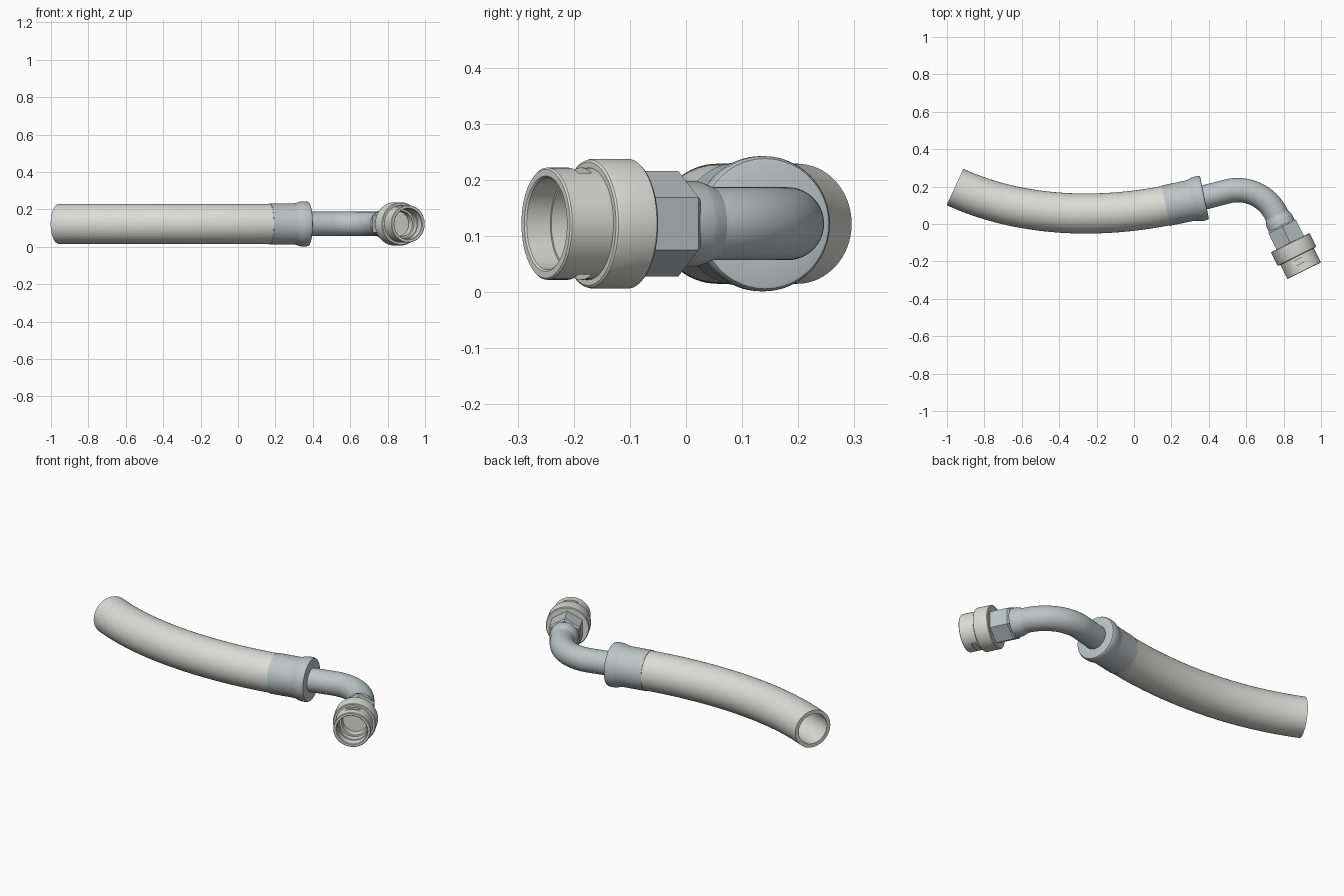
import bpy, bmesh, math
from mathutils import Vector, Matrix

if "Cube" in bpy.data.objects:
    bpy.data.objects.remove(bpy.data.objects["Cube"])

Z = 0.122  # height of the centre line


def material(name, rgb):
    m = bpy.data.materials.new(name)
    m.diffuse_color = (*rgb, 1)
    m.use_nodes = True
    m.node_tree.nodes["Principled BSDF"].inputs["Base Color"].default_value = m.diffuse_color
    return m


LIGHT = material("warm_grey", (0.72, 0.72, 0.68))
STEEL = material("blue_grey", (0.50, 0.56, 0.57))


def sweep(name, stations, mat, sides=64):
    """Skin rings given as (point, tangent, radius), capping both ends."""
    bm = bmesh.new()
    rings = []
    for p, t, r in stations:
        n = Vector((-t.y, t.x, 0))
        ring = []
        for i in range(sides):
            a = math.pi / 2 + math.tau * i / sides
            v = n * (r * math.cos(a)) + Vector((0, 0, r * math.sin(a)))
            ring.append(bm.verts.new(v + Vector((p.x, p.y, Z))))
        rings.append(ring)
    for a, b in zip(rings, rings[1:]):
        for i in range(sides):
            j = (i + 1) % sides
            bm.faces.new((a[i], a[j], b[j], b[i]))
    bm.faces.new(rings[0])
    bm.faces.new(rings[-1])
    bmesh.ops.recalc_face_normals(bm, faces=bm.faces)
    return finish(name, bm, mat)


def finish(name, bm, mat):
    me = bpy.data.meshes.new(name)
    bm.to_mesh(me)
    bm.free()
    ob = bpy.data.objects.new(name, me)
    bpy.context.collection.objects.link(ob)
    me.materials.append(mat)
    smooth(ob)
    return ob


def smooth(ob):
    bpy.ops.object.select_all(action='DESELECT')
    ob.select_set(True)
    bpy.context.view_layer.objects.active = ob
    bpy.ops.object.shade_smooth_by_angle(angle=math.radians(30))


def direction(deg):
    a = math.radians(deg)
    return Vector((math.cos(a), math.sin(a)))


def straight(origin, d, profile, sign=1):
    """Profile of (distance, radius) pairs along a straight axis."""
    return [(origin + d * s * sign, d, r) for s, r in profile]


# Hose: a gently curved hollow tube
p0, p3 = Vector((-0.957, 0.198)), Vector((0.17, 0.098))
p1, p2 = p0 + direction(-24.7) * 0.38, p3 - direction(11) * 0.38
path = []
for i in range(41):
    t = i / 40
    u = 1 - t
    p = u**3 * p0 + 3 * u * u * t * p1 + 3 * u * t * t * p2 + t**3 * p3
    d = (u * u * (p1 - p0) + 2 * u * t * (p2 - p1) + t * t * (p3 - p2)).normalized()
    path.append((p, d))
d_col = direction(11.8)
path.append((p3 + d_col * 0.1, d_col))
inner = [(p, d, 0.086) for p, d in reversed(path)]
outer = [(p, d, 0.107) for p, d in path]
sweep("hose", inner + outer + [], LIGHT)
hose = bpy.data.objects["hose"]
# Open the capped mouth and join the inner and outer walls with a rim
bm = bmesh.new()
bm.from_mesh(hose.data)
bm.verts.ensure_lookup_table()
n, count = 64, len(inner)
for f in [f for f in bm.faces if len(f.verts) == n]:
    bm.faces.remove(f)
crossing = [f for f in bm.faces
            if {v.index // n for v in f.verts} == {count - 1, count}]
far_pairs = [(bm.verts[i], bm.verts[(2 * count - 1) * n + i]) for i in range(n)]
for i in range(n):
    j = (i + 1) % n
    bm.faces.new((far_pairs[i][0], far_pairs[j][0], far_pairs[j][1], far_pairs[i][1]))
bmesh.ops.recalc_face_normals(bm, faces=bm.faces)
bm.to_mesh(hose.data)
bm.free()
smooth(hose)

# Collar crimped over the hose, flaring to a rounded flange
sweep("collar", straight(p3, d_col, [
    (0, 0.104), (0, 0.110), (0.125, 0.110), (0.14, 0.1115), (0.155, 0.116),
    (0.167, 0.1195), (0.175, 0.1205), (0.198, 0.1205), (0.205, 0.119),
    (0.210, 0.116), (0.2115, 0.112), (0.2115, 0.06)]), STEEL)

# Elbow pipe: straight run, then an arc down to the coupling
end, axis = Vector((0.91, -0.25)), direction(-63.5)
centre, R = Vector((0.555, -0.047)), 0.228
start = Vector((0.36, 0.138))
pipe = [(start, direction(14), 0.065)]
for i in range(33):
    a = 104 - (104 - 26.5) * i / 32
    pipe.append((centre + direction(a) * R, direction(a - 90), 0.065))
pipe.append((end - axis * 0.29, axis, 0.065))
sweep("elbow_pipe", pipe, STEEL)

# Sleeve and hexagonal nut
sweep("pipe_sleeve", straight(end, axis, [
    (0.25, 0.076), (0.298, 0.076), (0.306, 0.074), (0.325, 0.067),
    (0.333, 0.064)], -1), STEEL)
sweep("hex_nut", straight(end, axis, [
    (0.16, 0.094), (0.264, 0.094), (0.272, 0.084)], -1), STEEL, 6)

# Coupling: stepped body with a bored mouth
coupling = sweep("coupling", straight(end, axis, [
    (0.13, 0.068), (0.085, 0.068), (0.085, 0.078), (0.05, 0.078),
    (0.05, 0.082), (0.003, 0.082), (0, 0.085), (0, 0.097), (0.003, 0.100),
    (0.085, 0.100), (0.085, 0.110), (0.088, 0.114), (0.093, 0.1155),
    (0.164, 0.1155), (0.168, 0.112), (0.168, 0.07)], -1), LIGHT)

# Locking slots on the top and bottom of the mouth
bm = bmesh.new()
mid = end - axis * 0.057
for side in (-1, 1):
    m = (Matrix.Translation((mid.x, mid.y, Z + side * 0.104))
         @ Matrix.Rotation(math.radians(-63.5), 4, 'Z')
         @ Matrix.Diagonal((0.026, 0.086, 0.030, 1)))
    bmesh.ops.create_cube(bm, size=1, matrix=m)
cutter = finish("slot_cutter", bm, LIGHT)
cutter.hide_render = True
mod = coupling.modifiers.new("slots", 'BOOLEAN')
mod.operation = 'DIFFERENCE'
mod.solver = 'EXACT'
mod.object = cutter
smooth(coupling)
bpy.ops.object.modifier_move_to_index(modifier="slots", index=0)
bpy.ops.object.modifier_apply(modifier="slots")
bpy.data.objects.remove(cutter)
smooth(coupling)
